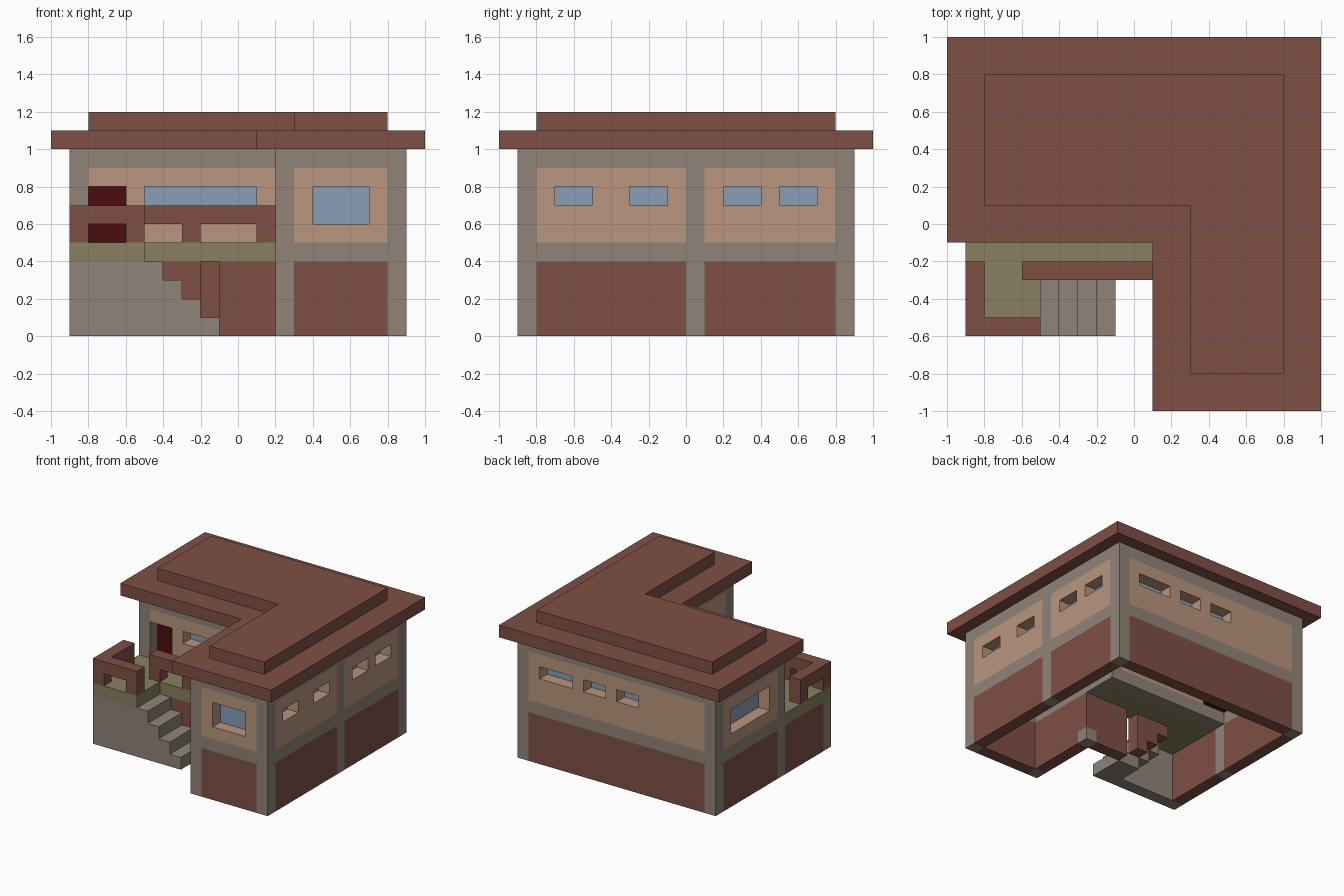
import bpy, bmesh

if "Cube" in bpy.data.objects:
    bpy.data.objects.remove(bpy.data.objects["Cube"])

U = 0.1  # building module: all sizes below are in tenths
COLORS = {
    "brown": (0.209, 0.080, 0.058), "stone": (0.283, 0.231, 0.188),
    "tan": (0.485, 0.301, 0.205), "glass": (0.246, 0.347, 0.462),
    "moss": (0.246, 0.216, 0.117), "maroon": (0.069, 0.004, 0.005),
}
MATS = {}
for key, rgb in COLORS.items():
    MATS[key] = bpy.data.materials.new(key)
    MATS[key].diffuse_color = (*rgb, 1)


def prism(outline, z0, z1):
    return outline, z0, z1


def box(x0, x1, y0, y1, z0, z1):
    return prism([(x0, y0), (x1, y0), (x1, y1), (x0, y1)], z0, z1)


def along(axis, a0, a1, d, z0, z1):
    """One module thick wall piece running along x or y."""
    if axis == "x":
        return box(a0, a1, d, d + 1, z0, z1)
    return box(d, d + 1, a0, a1, z0, z1)


def pierced(axis, a0, a1, d, z0, z1, holes, h0, h1):
    """Wall piece with a row of openings between heights h0 and h1."""
    if not holes:
        return [along(axis, a0, a1, d, z0, z1)]
    out = [along(axis, a0, a1, d, h1, z1)]
    if h0 > z0:
        out.append(along(axis, a0, a1, d, z0, h0))
    edges = [a0] + [e for h in holes for e in h] + [a1]
    for s, e in zip(edges[::2], edges[1::2]):
        if e > s:
            out.append(along(axis, s, e, d, h0, h1))
    return out


def part(name, mat, solids):
    bm = bmesh.new()
    for outline, z0, z1 in solids:
        face = bm.faces.new([bm.verts.new((x * U, y * U, z0 * U)) for x, y in outline])
        ext = bmesh.ops.extrude_face_region(bm, geom=[face], use_keep_orig=True)
        tops = [v for v in ext["geom"] if isinstance(v, bmesh.types.BMVert)]
        bmesh.ops.translate(bm, verts=tops, vec=(0, 0, (z1 - z0) * U))
    bmesh.ops.recalc_face_normals(bm, faces=bm.faces[:])
    me = bpy.data.meshes.new(name)
    bm.to_mesh(me)
    bm.free()
    me.materials.append(MATS[mat])
    bpy.context.collection.objects.link(bpy.data.objects.new(name, me))


# Corner and middle posts
part("wall_posts", "stone", [box(x, x + 1, y, y + 1, 0, 10) for x, y in
     [(2, -9), (8, -9), (8, 0), (8, 8), (-9, 8), (-9, 0)]] + [box(2, 3, 0, 1, 4, 10)])

# Wall bays: name, axis, start, end, depth position, window openings, sill, head
bays = [
    ("front_wing", "x", 3, 8, -9, [(4, 7)], 6, 8),
    ("right_front", "y", -8, 0, 8, [(-7, -5), (-3, -1)], 7, 8),
    ("right_back", "y", 1, 8, 8, [(2, 4), (5, 7)], 7, 8),
    ("back", "x", -8, 8, 8, [(-2, 0), (1, 3), (4, 7)], 7, 8),
    ("left", "y", 1, 8, -9, [(2, 7)], 6, 8),
    ("porch", "x", -8, 2, 0, [(-5, 1)], 7, 8),
    ("wing_inner", "y", -8, 0, 2, [], 7, 8),
]
for name, axis, a0, a1, d, holes, h0, h1 in bays:
    part(name + "_beams", "stone", [along(axis, a0, a1, d, 4, 5), along(axis, a0, a1, d, 9, 10)])
    # the porch bay leaves room for the door, the rest are full panels
    start = -6 if name == "porch" else a0
    upper = pierced(axis, start, a1, d, 5, 9, holes, h0, h1)
    if name == "porch":
        upper.append(along(axis, a0, start, d, 8, 9))
    part(name + "_upper_panel", "tan", upper)
    if name == "wing_inner":
        part(name + "_lower_panel", "brown", [along(axis, a0, -3, d, 0, 4), along(axis, -3, -2, d, 1, 4)])
        part(name + "_footing", "stone", [along(axis, -3, -2, d, 0, 1)])
    elif name != "porch":
        part(name + "_lower_panel", "brown", [along(axis, a0, a1, d, 0, 4)])
    # panes sit one module inside the wall face
    if holes:
        inner = d - 1 if d == 8 else d + 1
        part(name + "_windows", "glass", [along(axis, s, e, inner, h0, h1) for s, e in holes])

part("door", "maroon", [box(-8, -6, 1, 2, 5, 8)])

# Two-tier L-shaped roof
part("roof_eaves", "brown", [prism([(-10, -1), (1, -1), (1, -10), (10, -10), (10, 10), (-10, 10)], 10, 11)])
part("roof_top", "brown", [prism([(-8, 1), (3, 1), (3, -8), (8, -8), (8, 8), (-8, 8)], 11, 12)])

# Raised terrace with its supporting walls
part("terrace_deck", "moss", [prism([(-9, -6), (-5, -6), (-5, -3), (2, -3), (2, 0), (-9, 0)], 4, 5)])
part("terrace_side_wall", "brown", [box(-9, -8, -5, 0, 0, 4)])
part("terrace_front_wall", "stone", [box(-9, -5, -6, -5, 0, 4), box(-5, -4, -6, -5, 0, 2),
                                     box(-4, -3, -6, -5, 0, 1)])
part("stair_back_wall", "brown", [box(-1, 2, -3, -2, 0, 4)] +
     [box(-1 - i, -i, -3, -2, i - 1, 4) for i in (2, 3, 4)])

# Stair steps rising to the left
part("stairs", "stone", [box(-1 - i, -i, -6, -3, max(0, i - 2), i) for i in range(1, 5)])

# Terrace parapets with low openings
part("parapet_front", "brown", pierced("x", -9, -5, -6, 5, 7, [(-8, -6)], 5, 6))
part("parapet_left", "brown", pierced("y", -5, -2, -9, 5, 7, [(-5, -3)], 5, 6))
part("parapet_stairs", "brown", pierced("x", -6, 2, -3, 5, 7, [(-5, -3), (-2, 1)], 5, 6))

for m in bpy.data.materials:
    if m.users and not m.is_grease_pencil:
        m.use_nodes = True
        m.node_tree.nodes["Principled BSDF"].inputs["Base Color"].default_value = m.diffuse_color
